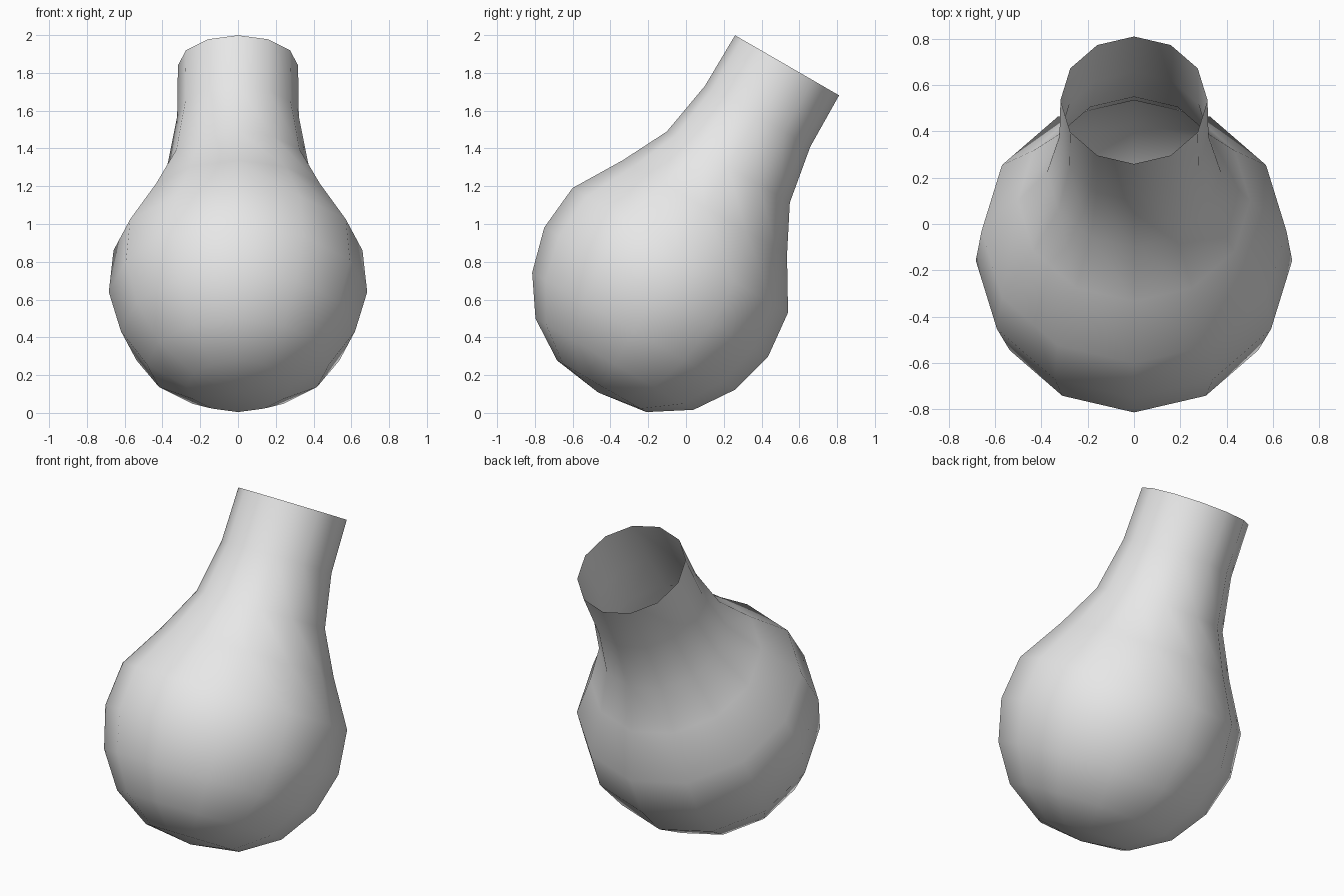
import bpy
import bmesh
import math
from mathutils import Matrix, Vector

# Remove the default cube only
cube = bpy.data.objects.get("Cube")
if cube:
    bpy.data.objects.remove(cube, do_unlink=True)

SIDES = 12
TILT = math.radians(30)
RIM_CENTRE = Vector((0, 0.535, 1.84))

# Radius and distance below the rim, from the open mouth to the closed base
PROFILE = [
    (0.318, 0.0), (0.322, 0.312), (0.376, 0.622), (0.502, 0.87),
    (0.659, 1.131), (0.684, 1.386), (0.62, 1.625), (0.483, 1.827),
    (0.273, 1.962), (0.0, 2.0),
]


def grey_material():
    mat = bpy.data.materials.new("light grey")
    mat.use_nodes = True
    colour = (0.8, 0.8, 0.8, 1)
    mat.diffuse_color = colour
    mat.node_tree.nodes["Principled BSDF"].inputs["Base Color"].default_value = colour
    return mat


def turned_shell(name, profile, sides):
    """Spin a profile into an open, single-walled shell."""
    bm = bmesh.new()
    verts = [bm.verts.new((r, 0, -depth)) for r, depth in profile]
    edges = [bm.edges.new(pair) for pair in zip(verts, verts[1:])]
    bmesh.ops.spin(bm, geom=verts + edges, cent=(0, 0, 0), axis=(0, 0, 1),
                   angle=math.tau, steps=sides, use_duplicate=False)
    bmesh.ops.remove_doubles(bm, verts=bm.verts[:], dist=0.0005)
    bmesh.ops.recalc_face_normals(bm, faces=bm.faces[:])

    # Make sure the wall faces away from the axis
    bm.normal_update()
    facing = sum(f.normal.dot(f.calc_center_median() * Vector((1, 1, 0)))
                 for f in bm.faces)
    if facing < 0:
        bmesh.ops.reverse_faces(bm, faces=bm.faces[:])
    for face in bm.faces:
        face.smooth = True

    # Lean the neck towards the back
    bm.transform(Matrix.Translation(RIM_CENTRE) @ Matrix.Rotation(-TILT, 4, 'X'))
    mesh = bpy.data.meshes.new(name)
    bm.to_mesh(mesh)
    bm.free()
    obj = bpy.data.objects.new(name, mesh)
    bpy.context.collection.objects.link(obj)
    return obj


# Round flask with a tilted open neck
flask = turned_shell("flask_body", PROFILE, SIDES)
flask.data.materials.append(grey_material())
